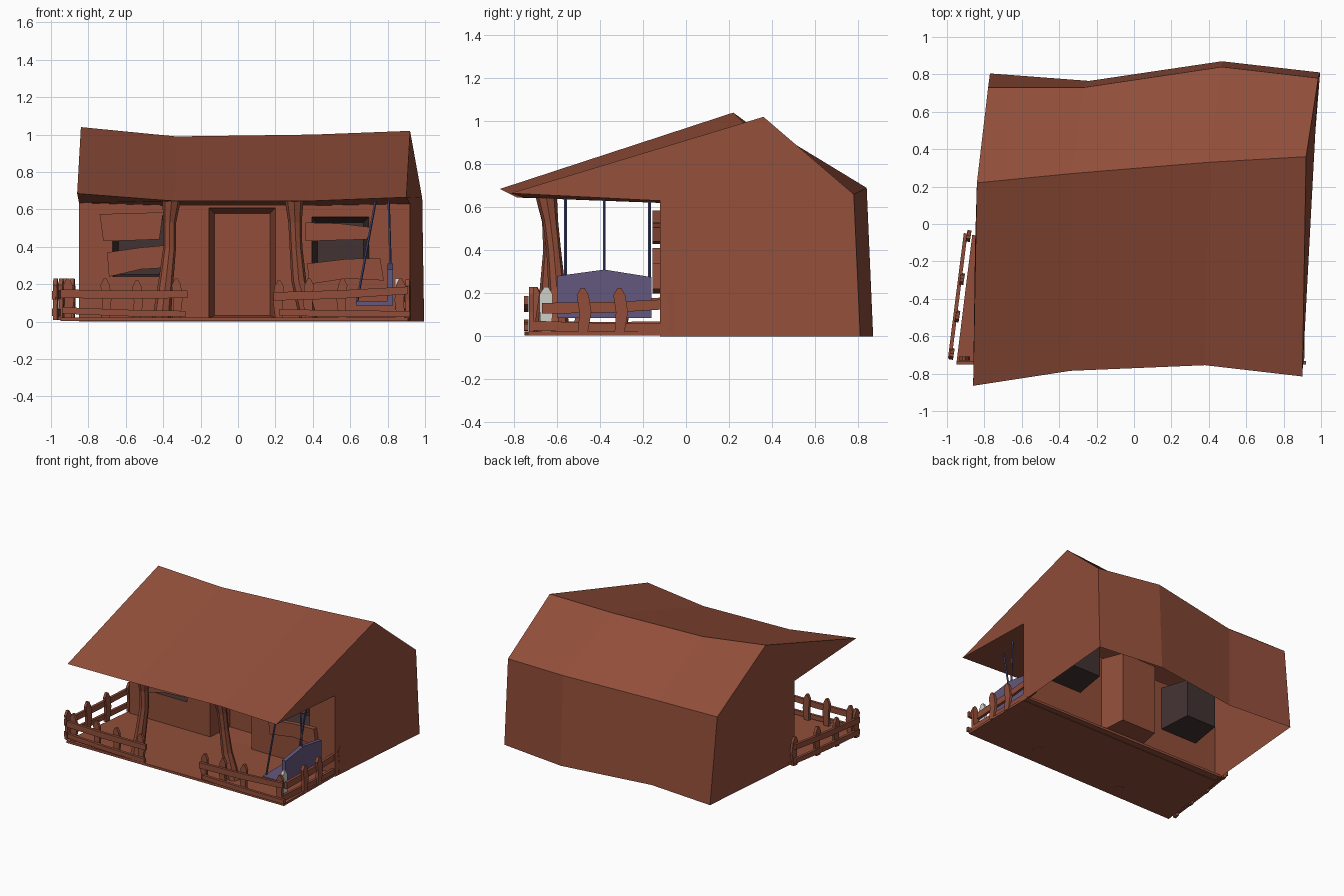
import bpy, bmesh, math
from mathutils import Vector

if "Cube" in bpy.data.objects:
    bpy.data.objects.remove(bpy.data.objects["Cube"])


def material(name, col):
    m = bpy.data.materials.new(name)
    m.diffuse_color = (*col, 1)
    m.use_nodes = True
    m.node_tree.nodes["Principled BSDF"].inputs["Base Color"].default_value = m.diffuse_color
    return m


BROWN = material("red brown wood", (0.285, 0.076, 0.042))
DARK = material("dark window", (0.055, 0.032, 0.032))
PURPLE = material("purple swing paint", (0.125, 0.095, 0.205))
BLUE = material("blue rope", (0.075, 0.085, 0.22))
WHITE = material("white picket paint", (0.62, 0.62, 0.60))


def make(name, verts, faces, mats):
    me = bpy.data.meshes.new(name)
    me.from_pydata([tuple(v) for v in verts], [], faces)
    bm = bmesh.new()
    bm.from_mesh(me)
    bmesh.ops.recalc_face_normals(bm, faces=bm.faces)
    bm.to_mesh(me)
    bm.free()
    for m in mats:
        me.materials.append(m)
    ob = bpy.data.objects.new(name, me)
    bpy.context.collection.objects.link(ob)
    return ob


def loft(name, rings, mats):
    """Skin closed rings of equal size and cap both ends."""
    n = len(rings[0])
    verts = [v for r in rings for v in r]
    faces = [(k * n + i, k * n + (i + 1) % n, (k + 1) * n + (i + 1) % n, (k + 1) * n + i)
             for k in range(len(rings) - 1) for i in range(n)]
    faces += [tuple(range(n)), tuple(range(len(verts) - n, len(verts)))]
    return make(name, verts, faces, mats)


def slab(name, outline, origin, angle, thick, mat):
    """Upright plate: outline of (u, z), u running along the given heading."""
    a = math.radians(angle)
    u, n = Vector((math.cos(a), math.sin(a), 0)), Vector((-math.sin(a), math.cos(a), 0))
    o = Vector(origin)
    rings = [[o + u * p + Vector((0, 0, q)) + n * s for p, q in outline]
             for s in (-thick / 2, thick / 2)]
    return loft(name, rings, [mat])


def picket(x, y, angle, h=0.22, w=0.025, bend=0.012, mat=BROWN):
    outline = [(-w * .8, 0.01), (w * .8, 0.01), (w + bend, h * .5), (w, h * .85), (w * .3, h),
               (-w * .3, h), (-w, h * .85), (-w + bend, h * .5)]
    slab("fence_picket", outline, (x, y, 0), angle, 0.022, mat)


def rail(a, b, z0, z1, h=0.045):
    """Rail from plan point a to b with end heights z0 and z1."""
    dx, dy = b[0] - a[0], b[1] - a[1]
    d = math.hypot(dx, dy)
    outline = [(0, z0 - h / 2), (d / 2, (z0 + z1) / 2 - h * .6), (d, z1 - h * .4),
               (d, z1 + h * .5), (d / 2, (z0 + z1) / 2 + h * .4), (0, z0 + h / 2)]
    slab("fence_rail", outline, (*a, 0), math.degrees(math.atan2(dy, dx)), 0.02, BROWN)


def tube(name, path, sides, mat):
    """Upright tube through (x, y, z, radius) stations."""
    rings = [[(x + r * math.cos(2 * math.pi * i / sides),
               y + r * math.sin(2 * math.pi * i / sides), z) for i in range(sides)]
             for x, y, z, r in path]
    return loft(name, rings, [mat])


# House: crooked profile at four stations along the ridge
# (front eave, ridge, back eave, back foot, wall foot, wall top)
stations = [
    [(-.86, -.865, .685), (-.84, .22, 1.04), (-.78, .73, .66), (-.77, .805, 0),
     (-.85, -.12, 0), (-.85, -.12, .635)],
    [(-.34, -.785, .645), (-.33, .27, .99), (-.27, .73, .65), (-.24, .765, 0),
     (-.34, -.12, 0), (-.34, -.12, .62)],
    [(.38, -.755, .645), (.40, .33, 1.0), (.47, .84, .69), (.47, .87, 0),
     (.38, -.12, 0), (.38, -.12, .62)],
    [(.90, -.815, .665), (.92, .36, 1.02), (.985, .78, .66), (.995, .81, 0),
     (.92, -.12, 0), (.92, -.12, .63)],
]
house = loft("house", stations, [BROWN, DARK])

# Tapered recesses for the door and the two windows
cutters = []
for name, x0, x1, z0, z1, inset, depth, idx in (
        ("door_cutter", -.155, .20, .02, .608, .03, .2, 0),
        ("left_window_cutter", -.67, -.355, .24, .575, .03, .25, 1),
        ("right_window_cutter", .395, .70, .26, .56, .03, .25, 1)):
    rings = []
    for t in (-.1, 1):
        i = inset * t
        y = -.12 + depth * t
        rings.append([(x0 + i, y, z0 + i * .4), (x1 - i, y, z0 + i * .4),
                      (x1 - i, y, z1 - i), (x0 + i, y, z1 - i)])
    c = loft(name, rings, [BROWN, DARK])
    for p in c.data.polygons:
        p.material_index = idx
    c.hide_render = True
    mod = house.modifiers.new(name, 'BOOLEAN')
    mod.operation, mod.solver, mod.object = 'DIFFERENCE', 'EXACT', c
    cutters.append(c)
bpy.context.view_layer.update()
dg = bpy.context.evaluated_depsgraph_get()
mesh = bpy.data.meshes.new_from_object(house.evaluated_get(dg))
house.modifiers.clear()
house.data = mesh
for c in cutters:
    bpy.data.objects.remove(c)
# The house is open underneath
bm = bmesh.new()
bm.from_mesh(mesh)
bmesh.ops.delete(bm, geom=[f for f in bm.faces if all(v.co.z < .001 for v in f.verts)],
                 context='FACES')
bm.to_mesh(mesh)
bm.free()

# Porch floor
plan = [(-.95, -.75), (.91, -.735), (.92, -.08), (-.865, -.06)]
loft("porch_floor", [[(x, y, z) for x, y in plan] for z in (.004, .022)], [BROWN])

# Porch posts, flared at both ends
tube("left_post", [(-.41, -.66, .003, .05), (-.385, -.64, .22, .04), (-.365, -.63, .40, .034),
                   (-.365, -.635, .53, .034), (-.355, -.65, .65, .05)], 8, BROWN)
tube("right_post", [(.38, -.59, .003, .05), (.325, -.60, .22, .04), (.31, -.615, .40, .034),
                    (.305, -.63, .53, .036), (.30, -.65, .65, .05)], 8, BROWN)

# Crooked boards nailed over the windows
for outline in (
        [(-.72, .43), (-.55, .435), (-.42, .44), (-.40, .585), (-.55, .58), (-.74, .575)],
        [(-.69, .24), (-.52, .28), (-.35, .29), (-.37, .41), (-.53, .395), (-.70, .37)],
        [(.36, .43), (.52, .435), (.69, .44), (.71, .505), (.54, .525), (.36, .53)],
        [(.38, .20), (.58, .23), (.78, .22), (.76, .34), (.58, .335), (.37, .31)]):
    slab("window_board", outline, (0, -.138, 0), 0, .036, BROWN)

# Front fences
for x, h in ((-.91, .23), (-.71, .23), (-.54, .22), (-.33, .23),
             (.22, .22), (.38, .23), (.56, .23), (.87, .23)):
    picket(x, -.72, 0, h, bend=.008 if x < 0 else -.008)
rail((-.95, -.742), (-.27, -.742), .15, .145)
rail((-.94, -.742), (-.28, -.742), .06, .04, .035)
rail((.19, -.742), (.91, -.742), .135, .165)
rail((.22, -.742), (.92, -.742), .05, .04, .035)

# Left fence
for x, y in ((-.975, -.70), (-.945, -.50), (-.92, -.30), (-.885, -.07)):
    picket(x, y, 81, .23)
rail((-.985, -.72), (-.90, -.05), .14, .16)
rail((-.985, -.72), (-.90, -.05), .05, .05, .04)

# Right fence with one white picket
for y, h in ((-.48, .225), (-.31, .225), (-.06, .22)):
    picket(.915 + y * .02, y, 90, h, .028)
picket(.85, -.65, 90, .23, .03, 0, WHITE)
rail((.88, -.67), (.905, -.02), .13, .15, .05)
rail((.88, -.73), (.91, 0), .05, .035, .045)

# Porch swing: seat, peaked back and ropes
slab("swing_seat", [(-.60, .085), (-.16, .085), (-.16, .11), (-.60, .11)],
     (.725, 0, 0), 90, .19, PURPLE)
slab("swing_back", [(-.60, .085), (-.16, .085), (-.16, .275), (-.38, .31), (-.60, .28)],
     (.815, 0, 0), 90, .03, PURPLE)
for y in (-.56, -.17):
    tube("swing_rope", [(.635, y, .10, .007), (.735, y, .645, .007)], 5, BLUE)
tube("swing_rope", [(.815, -.38, .30, .007), (.805, -.38, .645, .007)], 5, BLUE)
